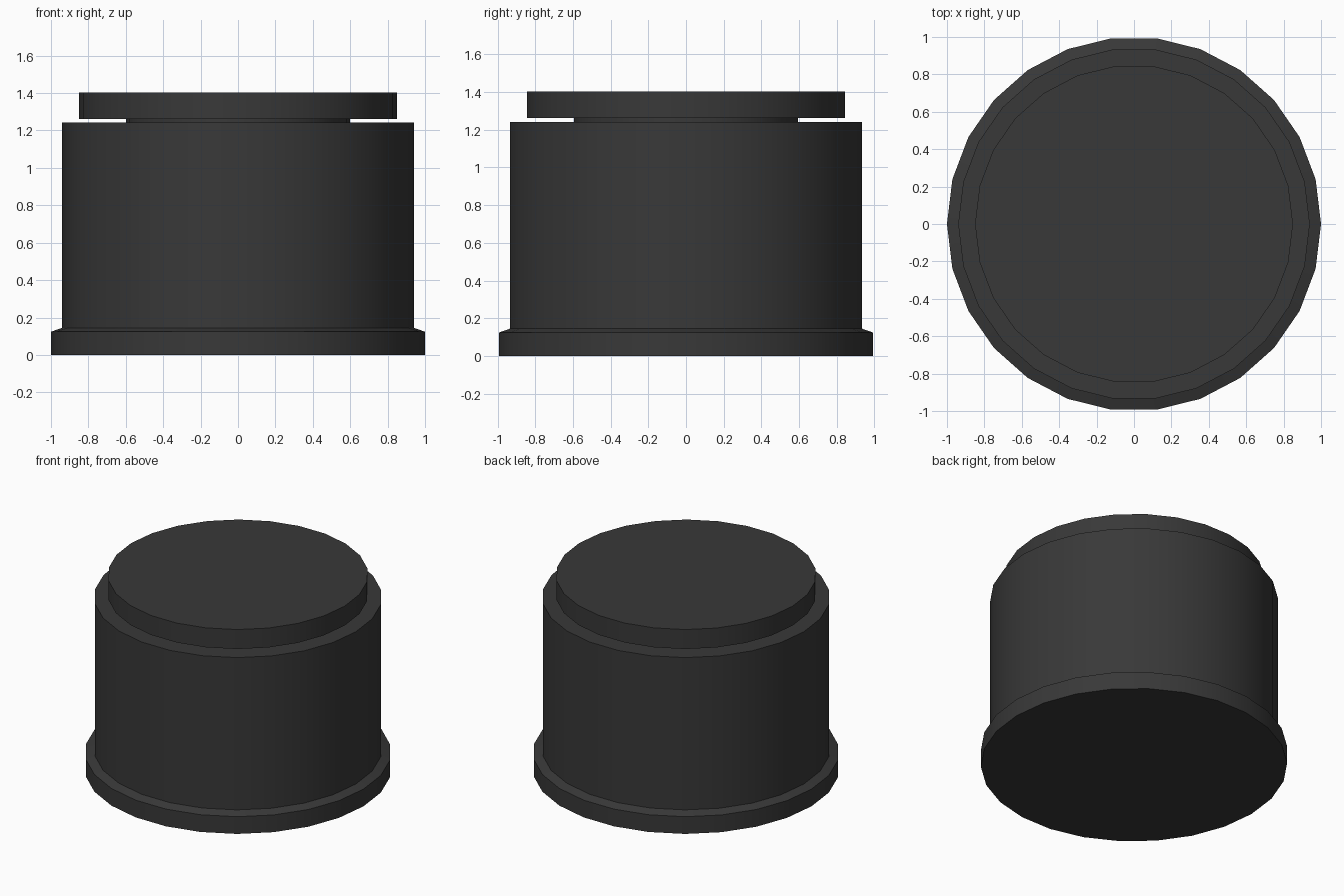
import bpy, bmesh, math

if "Cube" in bpy.data.objects:
    bpy.data.objects.remove(bpy.data.objects["Cube"])

SIDES = 26

black = bpy.data.materials.new("charcoal black")
black.diffuse_color = (0.04, 0.04, 0.04, 1)
black.use_nodes = True
black.node_tree.nodes["Principled BSDF"].inputs["Base Color"].default_value = black.diffuse_color


def lathe(name, profile, cap_bottom=True, cap_top=True):
    """Turn a (radius, height) profile around z."""
    bm = bmesh.new()
    rings = []
    for r, z in profile:
        rings.append([bm.verts.new((r * math.cos(2 * math.pi * i / SIDES),
                                    r * math.sin(2 * math.pi * i / SIDES), z))
                      for i in range(SIDES)])
    for a, b in zip(rings, rings[1:]):
        for i in range(SIDES):
            j = (i + 1) % SIDES
            bm.faces.new((a[i], a[j], b[j], b[i]))
    if cap_bottom:
        bm.faces.new(rings[0][::-1])
    if cap_top:
        bm.faces.new(rings[-1])
    mesh = bpy.data.meshes.new(name)
    bm.to_mesh(mesh)
    bm.free()
    mesh.materials.append(black)
    obj = bpy.data.objects.new(name, mesh)
    bpy.context.collection.objects.link(obj)
    bpy.ops.object.select_all(action='DESELECT')
    obj.select_set(True)
    bpy.context.view_layer.objects.active = obj
    bpy.ops.object.shade_smooth_by_angle(angle=math.radians(30))
    return obj


# Housing: flanged foot with sloped lip, then the drum, shoulder, narrow neck and lid
lathe("housing_with_lid", [
    (1.0, 0), (1.0, 0.124), (0.94, 0.145),   # foot flange
    (0.94, 1.242), (0.6, 1.242),             # drum and shoulder
    (0.6, 1.262), (0.85, 1.262),             # neck and lid underside
    (0.85, 1.402),                           # lid rim
])
